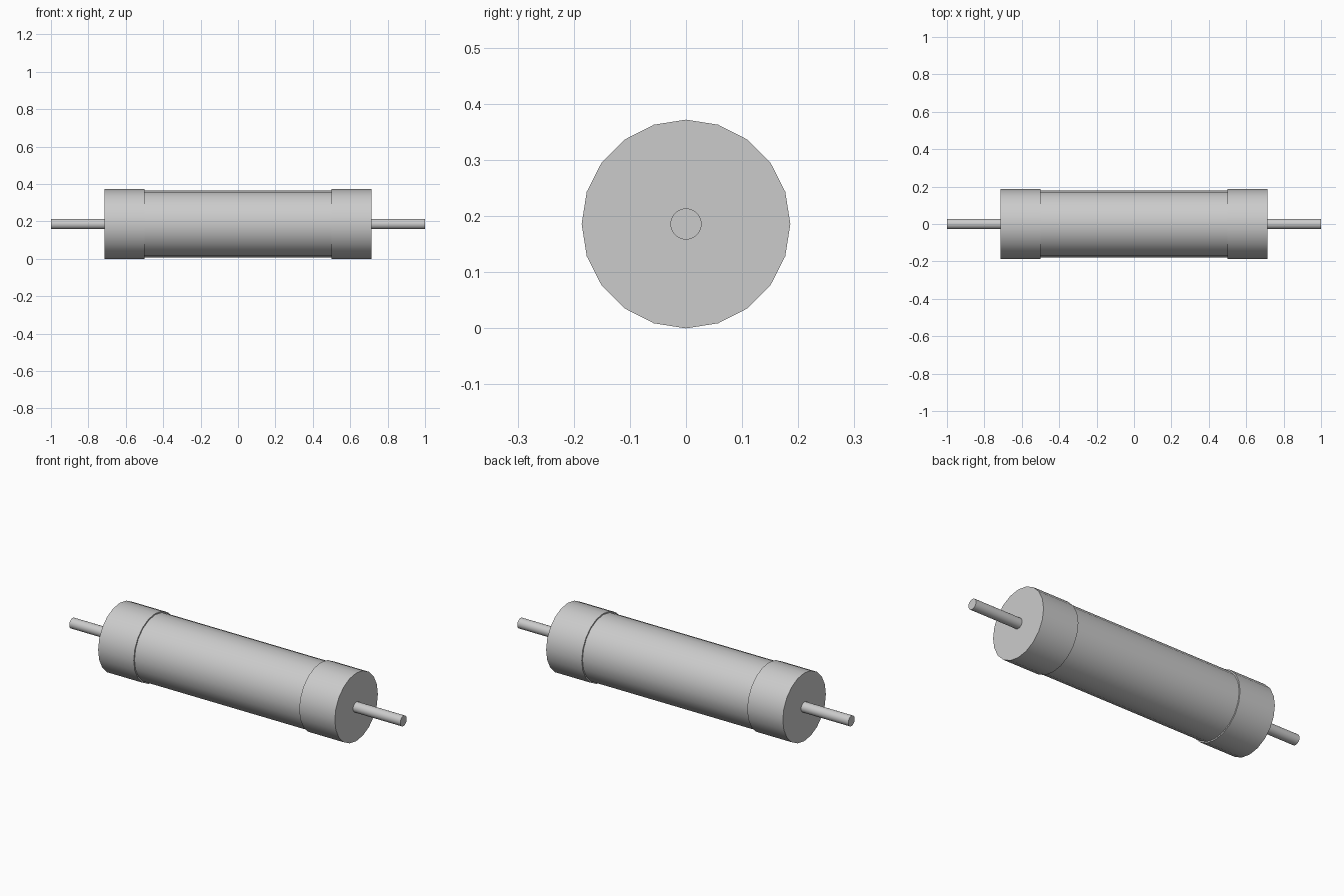
import bpy
import math

cube = bpy.data.objects.get("Cube")
if cube:
    bpy.data.objects.remove(cube, do_unlink=True)

CAP_RADIUS = 0.186
BODY_RADIUS = 0.179
LEAD_RADIUS = 0.028
SIDES = 20

grey = bpy.data.materials.new("light_grey")
grey.use_nodes = True
colour = (0.6, 0.6, 0.6, 1)
grey.diffuse_color = colour
grey.node_tree.nodes["Principled BSDF"].inputs["Base Color"].default_value = colour


def rod(name, radius, x_start, x_end):
    """Smooth closed cylinder lying along x."""
    bpy.ops.mesh.primitive_cylinder_add(
        vertices=SIDES, radius=radius, depth=abs(x_end - x_start),
        location=((x_start + x_end) / 2, 0, CAP_RADIUS),
        rotation=(0, math.pi / 2, 0))
    obj = bpy.context.object
    obj.name = name
    obj.data.materials.append(grey)
    bpy.ops.object.shade_smooth_by_angle(angle=math.radians(30))
    return obj


# Central body
rod("body", BODY_RADIUS, -0.51, 0.51)

# End caps and wire leads on both sides
for side, sign in (("left", 1), ("right", -1)):
    rod(side + "_end_cap", CAP_RADIUS, sign * 0.5, sign * 0.715)
    rod(side + "_lead", LEAD_RADIUS, sign * 0.7, sign * 1.0)
